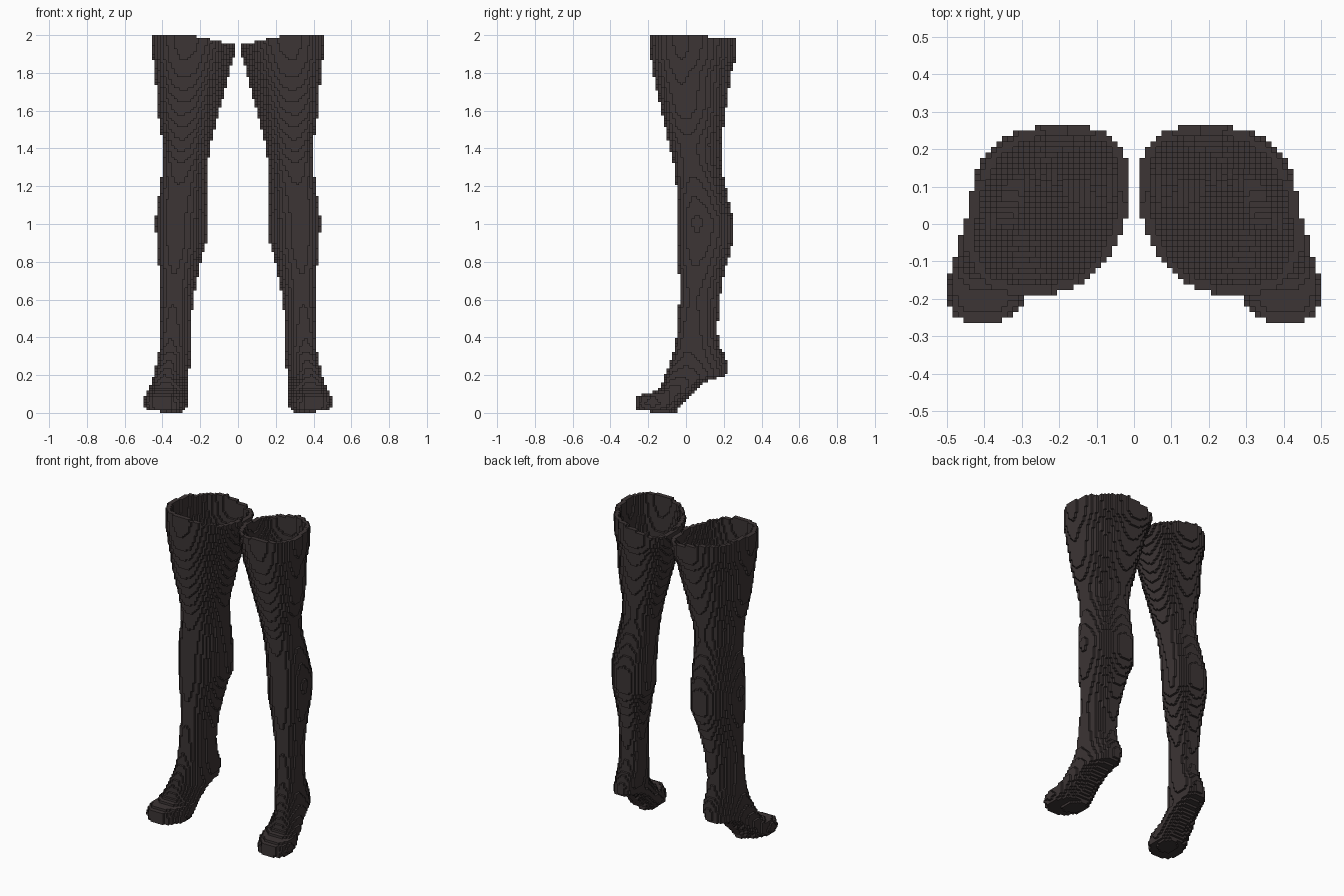
import bpy
import bmesh

cube = bpy.data.objects.get("Cube")
if cube:
    bpy.data.objects.remove(cube, do_unlink=True)

H = 2.0 / 136      # block size
WALL = 2           # fabric thickness in blocks
SHEAR = -0.2       # leg and foot turn slightly outward toward the front

# Cross-sections of the left leg: height, x min, x max, y min, y max
SECTIONS = [
    (0.005, 0.30, 0.40, -0.17, -0.05),
    (0.02, 0.275, 0.485, -0.265, -0.04),
    (0.05, 0.27, 0.498, -0.27, -0.02),
    (0.09, 0.27, 0.49, -0.268, 0.02),
    (0.105, 0.27, 0.48, -0.19, 0.04),
    (0.13, 0.27, 0.47, -0.14, 0.06),
    (0.165, 0.27, 0.455, -0.125, 0.11),
    (0.20, 0.265, 0.445, -0.11, 0.215),
    (0.25, 0.255, 0.43, -0.09, 0.22),
    (0.30, 0.25, 0.42, -0.075, 0.21),
    (0.36, 0.25, 0.415, -0.055, 0.175),
    (0.45, 0.25, 0.41, -0.045, 0.165),
    (0.60, 0.24, 0.405, -0.035, 0.18),
    (0.70, 0.22, 0.41, -0.035, 0.195),
    (0.80, 0.20, 0.42, -0.04, 0.22),
    (0.90, 0.17, 0.43, -0.045, 0.25),
    (1.02, 0.168, 0.435, -0.045, 0.25),
    (1.20, 0.165, 0.41, -0.05, 0.21),
    (1.32, 0.16, 0.395, -0.065, 0.185),
    (1.42, 0.145, 0.395, -0.09, 0.185),
    (1.60, 0.10, 0.425, -0.13, 0.21),
    (1.80, 0.05, 0.435, -0.175, 0.24),
    (1.88, 0.025, 0.447, -0.185, 0.266),
    (1.95, 0.01, 0.45, -0.19, 0.268),
    (2.10, 0.01, 0.45, -0.19, 0.268),
]


def section_at(z):
    z = max(z, SECTIONS[0][0])
    for a, b in zip(SECTIONS, SECTIONS[1:]):
        if z <= b[0]:
            t = (z - a[0]) / (b[0] - a[0])
            return [p + (q - p) * t for p, q in zip(a[1:], b[1:])]
    return SECTIONS[-1][1:]


def leg_cells():
    """Hollow shell of grid cells for one leg, open along a slanted rim."""
    solid = set()
    for k in range(140):
        x0, x1, y0, y1 = section_at((k + 0.5) * H)
        cx, cy, ry = (x0 + x1) / 2, (y0 + y1) / 2, (y1 - y0) / 2
        # narrow the half width a little so the sheared oval keeps its extent
        rx = max(((x1 - x0) / 2) ** 2 - (SHEAR * ry) ** 2, 0.0016) ** 0.5
        for i in range(0, 36):
            for j in range(-20, 20):
                y = (j + 0.5) * H - cy
                x = (i + 0.5) * H - cx - SHEAR * y
                if abs(x / rx) ** 2.25 + abs(y / ry) ** 2.25 <= 1:
                    solid.add((i, j, k))
    shell = set()
    for i, j, k in solid:
        x, y = (i + 0.5) * H, (j + 0.5) * H
        rim = 2.0 - 0.22 * max(0, 0.25 - x) - 0.1 * max(0, y - 0.04)
        if (k + 0.5) * H > rim:
            continue
        near = [(i + WALL, j, k), (i - WALL, j, k), (i, j + WALL, k), (i, j - WALL, k),
                (i + 1, j + 1, k), (i - 1, j + 1, k), (i + 1, j - 1, k), (i - 1, j - 1, k),
                (i, j, k + 1), (i, j, k - 1)]
        if any(n not in solid for n in near):
            shell.add((i, j, k))
    return shell


# Corners of each block side, wound outward
SIDES = {
    (1, 0, 0): ((1, 0, 0), (1, 1, 0), (1, 1, 1), (1, 0, 1)),
    (-1, 0, 0): ((0, 0, 0), (0, 0, 1), (0, 1, 1), (0, 1, 0)),
    (0, 1, 0): ((0, 1, 0), (0, 1, 1), (1, 1, 1), (1, 1, 0)),
    (0, -1, 0): ((0, 0, 0), (1, 0, 0), (1, 0, 1), (0, 0, 1)),
    (0, 0, 1): ((0, 0, 1), (1, 0, 1), (1, 1, 1), (0, 1, 1)),
    (0, 0, -1): ((0, 0, 0), (0, 1, 0), (1, 1, 0), (1, 0, 0)),
}


def build_stocking(name, cells, side, material):
    """Skin the exposed block sides; side is 1 for left, -1 for right."""
    bm = bmesh.new()
    verts = {}

    def vert(p):
        if p not in verts:
            verts[p] = bm.verts.new((side * p[0] * H, p[1] * H, p[2] * H))
        return verts[p]

    for i, j, k in sorted(cells):
        for (dx, dy, dz), corners in SIDES.items():
            if (i + dx, j + dy, k + dz) not in cells:
                quad = [vert((i + a, j + b, k + c)) for a, b, c in corners]
                bm.faces.new(quad[::side])
    mesh = bpy.data.meshes.new(name)
    bm.to_mesh(mesh)
    bm.free()
    mesh.materials.append(material)
    obj = bpy.data.objects.new(name, mesh)
    bpy.context.collection.objects.link(obj)
    return obj


# Dark fabric
fabric = bpy.data.materials.new("dark_fabric")
fabric.use_nodes = True
color = (0.045, 0.035, 0.035, 1.0)
fabric.diffuse_color = color
bsdf = fabric.node_tree.nodes["Principled BSDF"]
bsdf.inputs["Base Color"].default_value = color
bsdf.inputs["Roughness"].default_value = 0.9

# Pair of stockings
cells = leg_cells()
build_stocking("left_stocking", cells, 1, fabric)
build_stocking("right_stocking", cells, -1, fabric)
